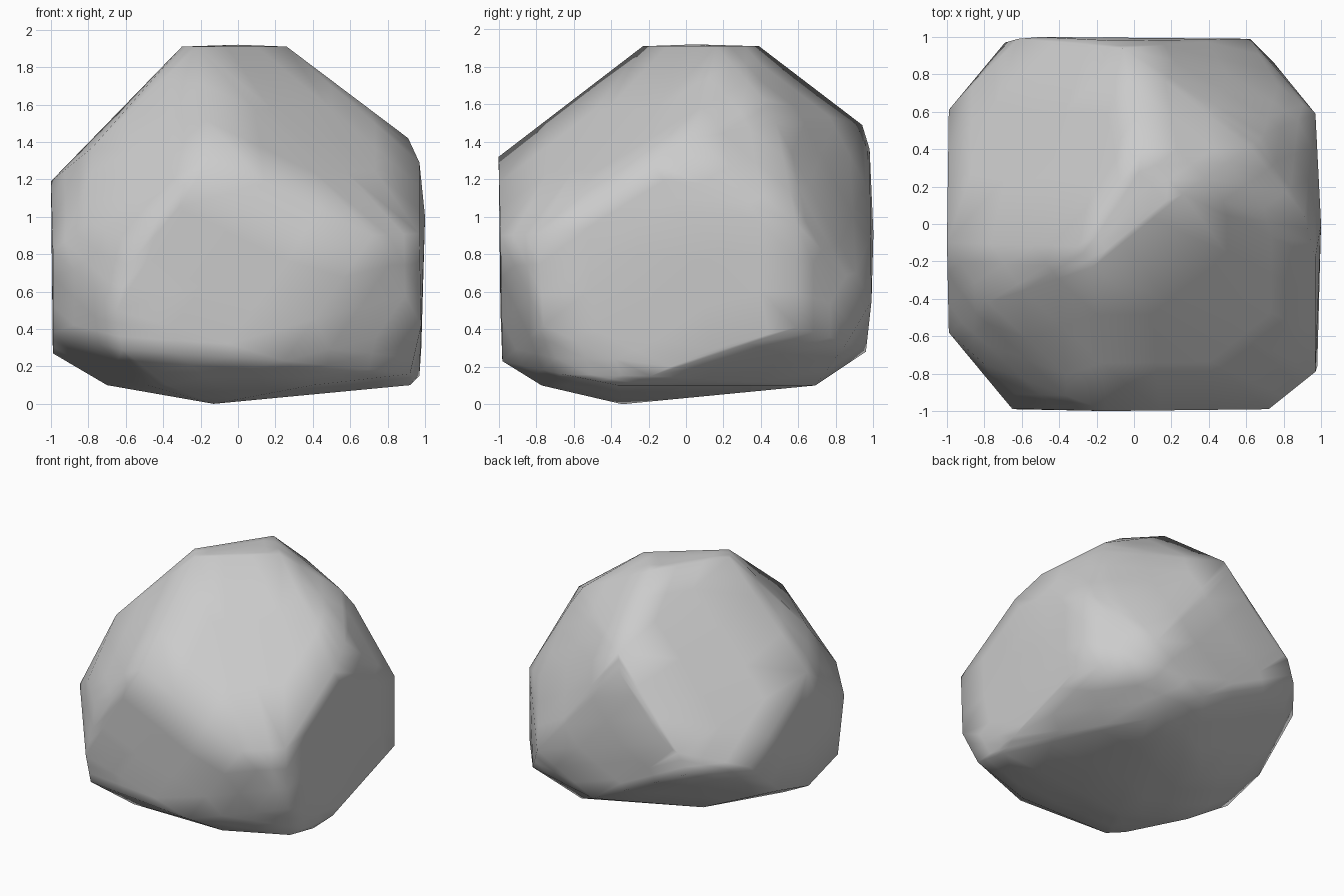
import bpy, bmesh

# Corner points of the chipped boulder, grouped by region
crown = [(-.3, -.12, 1.91), (-.22, -.23, 1.91), (.26, .16, 1.91), (.04, .39, 1.91),
         (0, .05, 1.92)]
shoulder = [(-.15, -1, 1.32), (.97, -.44, 1.1), (.91, .05, 1.42), (.97, -.18, 1.29),
            (.62, .41, 1.63), (.69, .48, 1.5), (-.06, .94, 1.49), (-.1, .98, 1.36),
            (-1, -.1, 1.19), (-.78, -.42, 1.37), (-.8, -.75, .97)]
waist = [(1, 0, 1), (.97, .59, .96), (.77, .74, 1), (.62, .99, .55), (-.5, 1, .91),
         (-.62, .99, .86), (-.69, .97, .7), (-.99, .61, .7), (-.99, -.58, .82),
         (-.55, -.99, .86), (-.65, -.99, .5), (.72, -.99, .9), (.97, -.79, .91)]
skirt = [(.98, -.76, .42), (.92, -.66, .16), (.25, -.98, .23), (-.62, -.97, .29),
         (-.99, -.5, .38), (-.99, -.13, .27), (-.99, .23, .37), (.75, .86, .33),
         (.15, .96, .28), (.97, .59, .41), (.98, .14, .3), (.97, -.19, .15)]
foot = [(-.13, -.34, 0), (-.48, -.67, .1), (-.38, -.77, .1), (.4, -.77, .1),
        (.92, -.36, .1), (.44, .69, .1), (-.37, .31, .1), (-.7, -.24, .1)]

# Wrap the points in a convex skin
bm = bmesh.new()
for p in crown + shoulder + waist + skirt + foot:
    bm.verts.new(p)
bmesh.ops.convex_hull(bm, input=bm.verts[:])
loose = [v for v in bm.verts if not v.link_faces]
bmesh.ops.delete(bm, geom=loose, context='VERTS')

# Split the facets so they stay flat, with narrow soft edges between them
bmesh.ops.subdivide_edges(bm, edges=bm.edges[:], cuts=2, use_grid_fill=True)
bmesh.ops.recalc_face_normals(bm, faces=bm.faces[:])
for f in bm.faces:
    f.smooth = True

mesh = bpy.data.meshes.new("boulder")
bm.to_mesh(mesh)
bm.free()
boulder = bpy.data.objects.new("boulder", mesh)
bpy.context.collection.objects.link(boulder)
